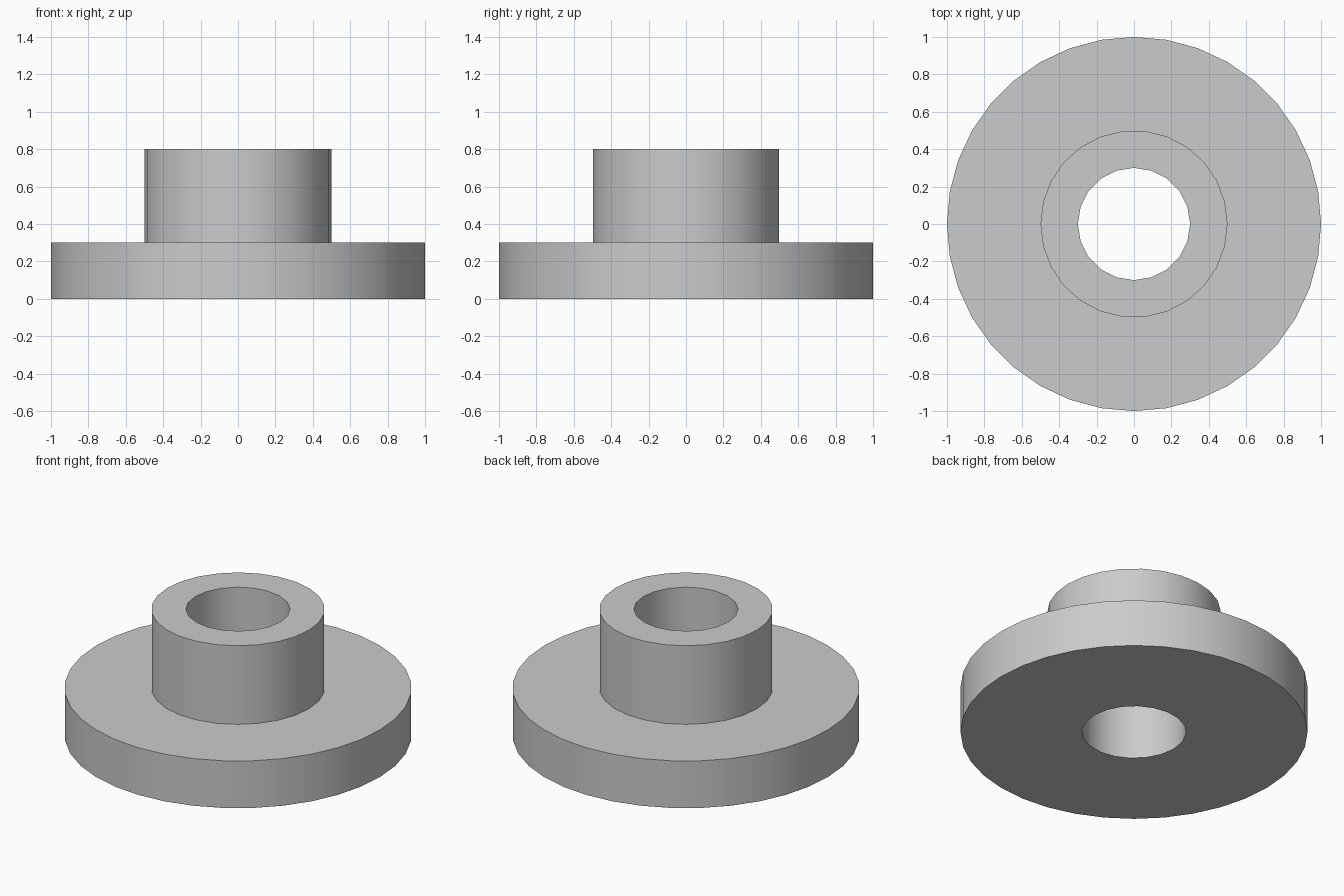
import bpy
import bmesh
from math import cos, sin, tau, radians

cube = bpy.data.objects.get("Cube")
if cube:
    bpy.data.objects.remove(cube, do_unlink=True)

# Plain grey material
grey = bpy.data.materials.new("plain_grey")
grey.use_nodes = True
colour = (0.6, 0.6, 0.6, 1)
grey.diffuse_color = colour
grey.node_tree.nodes["Principled BSDF"].inputs["Base Color"].default_value = colour

bm = bmesh.new()


def wall(radius, sides, low, high):
    """Round wall of quads; returns its bottom and top edge loops."""
    rings = [[bm.verts.new((radius * cos(tau * i / sides), radius * sin(tau * i / sides), z))
              for i in range(sides)] for z in (low, high)]
    bottom, top = rings
    for i in range(sides):
        j = (i + 1) % sides
        bm.faces.new((bottom[i], bottom[j], top[j], top[i]))
    return [[bm.edges.get((ring[i - 1], ring[i])) for i in range(sides)] for ring in rings]


def flat_ring(outer, inner, up):
    """Flat face with a round opening, between two edge loops."""
    bmesh.ops.triangle_fill(bm, edges=outer + inner, use_beauty=True, normal=(0, 0, up))


# Rim of the flange, side of the collar, and the through bore
rim_bottom, rim_top = wall(1.0, 36, 0.0, 0.3)
collar_bottom, collar_top = wall(0.5, 26, 0.3, 0.8)
bore_bottom, bore_top = wall(0.3, 20, 0.0, 0.8)

# Underside, flange shoulder and collar end
flat_ring(rim_bottom, bore_bottom, -1)
flat_ring(rim_top, collar_bottom, 1)
flat_ring(collar_top, bore_top, 1)
bmesh.ops.recalc_face_normals(bm, faces=bm.faces[:])

mesh = bpy.data.meshes.new("flanged_bushing")
bm.to_mesh(mesh)
bm.free()
mesh.materials.append(grey)
bushing = bpy.data.objects.new("flanged_bushing", mesh)
bpy.context.collection.objects.link(bushing)

# Smooth round walls with crisp corners
bpy.ops.object.select_all(action="DESELECT")
bushing.select_set(True)
bpy.context.view_layer.objects.active = bushing
bpy.ops.object.shade_smooth_by_angle(angle=radians(30))
